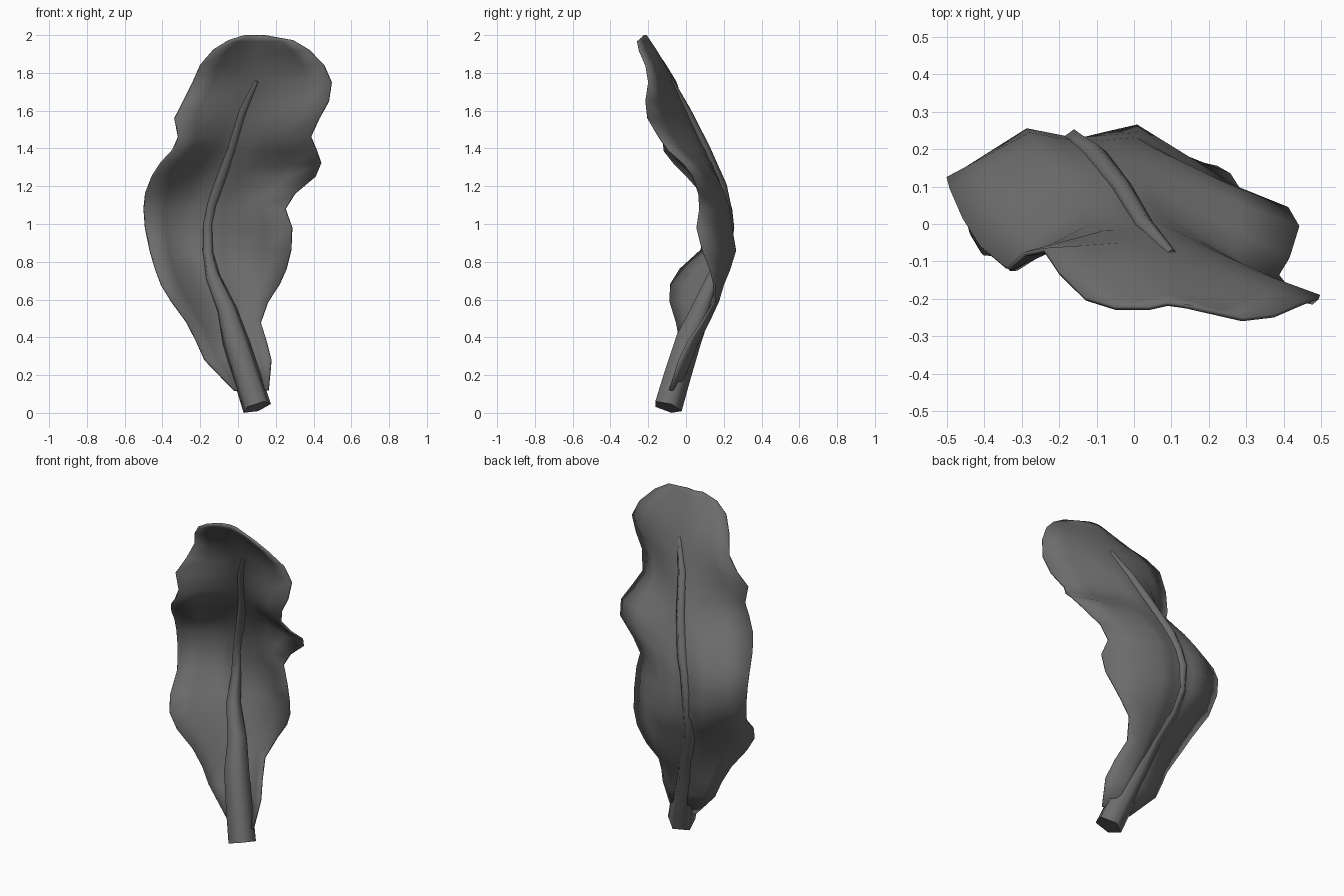
import bpy, bmesh, math
from mathutils import Vector

# midrib path: z, x, y, radius
RIB = [(0.03, 0.10, -0.10, 0.08), (0.20, 0.045, -0.05, 0.077), (0.39, -0.015, 0.01, 0.073),
       (0.55, -0.06, 0.08, 0.056), (0.72, -0.135, 0.15, 0.042), (0.85, -0.16, 0.21, 0.03),
       (1.00, -0.16, 0.225, 0.028), (1.10, -0.14, 0.21, 0.028), (1.20, -0.105, 0.185, 0.032),
       (1.40, -0.035, 0.10, 0.028), (1.60, 0.025, 0.0, 0.026), (1.76, 0.10, -0.08, 0.014)]

# blade outline: z, left x, left y, right x, right y
LEFT_RIGHT = [
    (0.12, -0.02, -0.07, 0.16, -0.085), (0.28, -0.175, -0.03, 0.175, -0.035),
    (0.38, -0.22, -0.03, 0.15, 0.015), (0.48, -0.27, -0.05, 0.12, 0.085),
    (0.59, -0.35, -0.085, 0.16, 0.15), (0.68, -0.405, -0.08, 0.22, 0.15),
    (0.76, -0.435, -0.03, 0.255, 0.13), (0.86, -0.465, 0.08, 0.28, 0.09),
    (0.98, -0.49, 0.12, 0.285, 0.06), (1.08, -0.498, 0.12, 0.25, 0.075),
    (1.16, -0.49, 0.09, 0.30, 0.07), (1.25, -0.455, 0.01, 0.41, 0.04),
    (1.32, -0.41, -0.06, 0.44, -0.01), (1.39, -0.345, -0.115, 0.415, -0.09),
    (1.46, -0.315, -0.12, 0.385, -0.14), (1.56, -0.335, -0.12, 0.43, -0.20),
    (1.65, -0.29, -0.08, 0.48, -0.21), (1.75, -0.24, -0.07, 0.495, -0.195),
    (1.84, -0.20, -0.13, 0.455, -0.21), (1.92, -0.13, -0.20, 0.375, -0.245),
    (1.97, -0.05, -0.225, 0.29, -0.255), (1.998, 0.04, -0.225, 0.14, -0.22)]


def lerp_table(table, z):
    for a, b in zip(table, table[1:]):
        if z <= b[0]:
            t = max(0, (z - a[0]) / (b[0] - a[0]))
            return [p + (q - p) * t for p, q in zip(a[1:], b[1:])]
    return list(table[-1][1:])


grey = bpy.data.materials.new("dark_grey")
grey.diffuse_color = (0.15, 0.15, 0.15, 1)


def add_object(name, bm):
    bmesh.ops.recalc_face_normals(bm, faces=bm.faces)
    mesh = bpy.data.meshes.new(name)
    bm.to_mesh(mesh)
    bm.free()
    mesh.materials.append(grey)
    ob = bpy.data.objects.new(name, mesh)
    bpy.context.collection.objects.link(ob)
    return ob


def skin(bm, rows, closed=False):
    for a, b in zip(rows, rows[1:]):
        n = len(a)
        for i in range(n if closed else n - 1):
            j = (i + 1) % n
            bm.faces.new((a[i], a[j], b[j], b[i]))


def smooth(ob, angle):
    bpy.ops.object.select_all(action='DESELECT')
    ob.select_set(True)
    bpy.context.view_layer.objects.active = ob
    bpy.ops.object.shade_smooth_by_angle(angle=math.radians(angle))


# leaf blade: rows from edge to edge, each half folded back in a shallow tent
CENTRE = [(z, x, y + max(0.0, min(0.04, 0.1 * (0.95 - z)))) for z, x, y, r in RIB]
CENTRE += [(1.88, 0.10, -0.135), (2.0, 0.09, -0.215)]
# z, left bulge, right bulge
BULGE = [(0.1, 0.01, 0.01), (0.3, 0.02, 0.03), (0.65, 0.045, 0.03), (0.85, 0.065, 0.09),
         (1.0, 0.065, 0.075), (1.2, 0.055, 0.05), (1.35, 0.04, 0.02), (1.46, 0.025, 0.0),
         (1.6, 0.025, 0.02), (1.8, 0.015, 0.015), (2.0, 0.0, 0.0)]
FOLD = [(0.0, 0.0), (0.19, 0.5), (0.38, 1.0), (0.69, 0.5), (1.0, 0.0)]
bm = bmesh.new()
rows = []
for z, lx, ly, rx, ry in LEFT_RIGHT:
    cx, cy = lerp_table(CENTRE, z)
    bulge_l, bulge_r = lerp_table(BULGE, z)

    def point(t, ex, ey, bulge, fold):
        return bm.verts.new((cx + (ex - cx) * t, cy + (ey - cy) * t + bulge * fold, z))

    rows.append([point(t, lx, ly, bulge_l, f) for t, f in reversed(FOLD)]
                + [point(t, rx, ry, bulge_r, f) for t, f in FOLD[1:]])
skin(bm, rows)
blade = add_object("leaf_blade", bm)
thick = blade.modifiers.new("thickness", 'SOLIDIFY')
thick.thickness = 0.012
thick.offset = 0
smooth(blade, 50)

# stem: tapered five-sided tube along the midrib
bm = bmesh.new()
pts = [Vector((x, y, z)) for z, x, y, r in RIB]
rings = []
for k, p in enumerate(pts):
    d = (pts[min(k + 1, len(pts) - 1)] - pts[max(k - 1, 0)]).normalized()
    u = Vector((0, 1, 0)).cross(d).normalized()
    v = d.cross(u)
    r = RIB[k][3]
    rings.append([bm.verts.new(p + r * (u * math.cos(a) + v * math.sin(a)))
                  for a in (math.tau * (i + 0.25) / 5 for i in range(5))])
skin(bm, rings, closed=True)
bm.faces.new(rings[0])
bm.faces.new(rings[-1])
smooth(add_object("stem", bm), 80)
